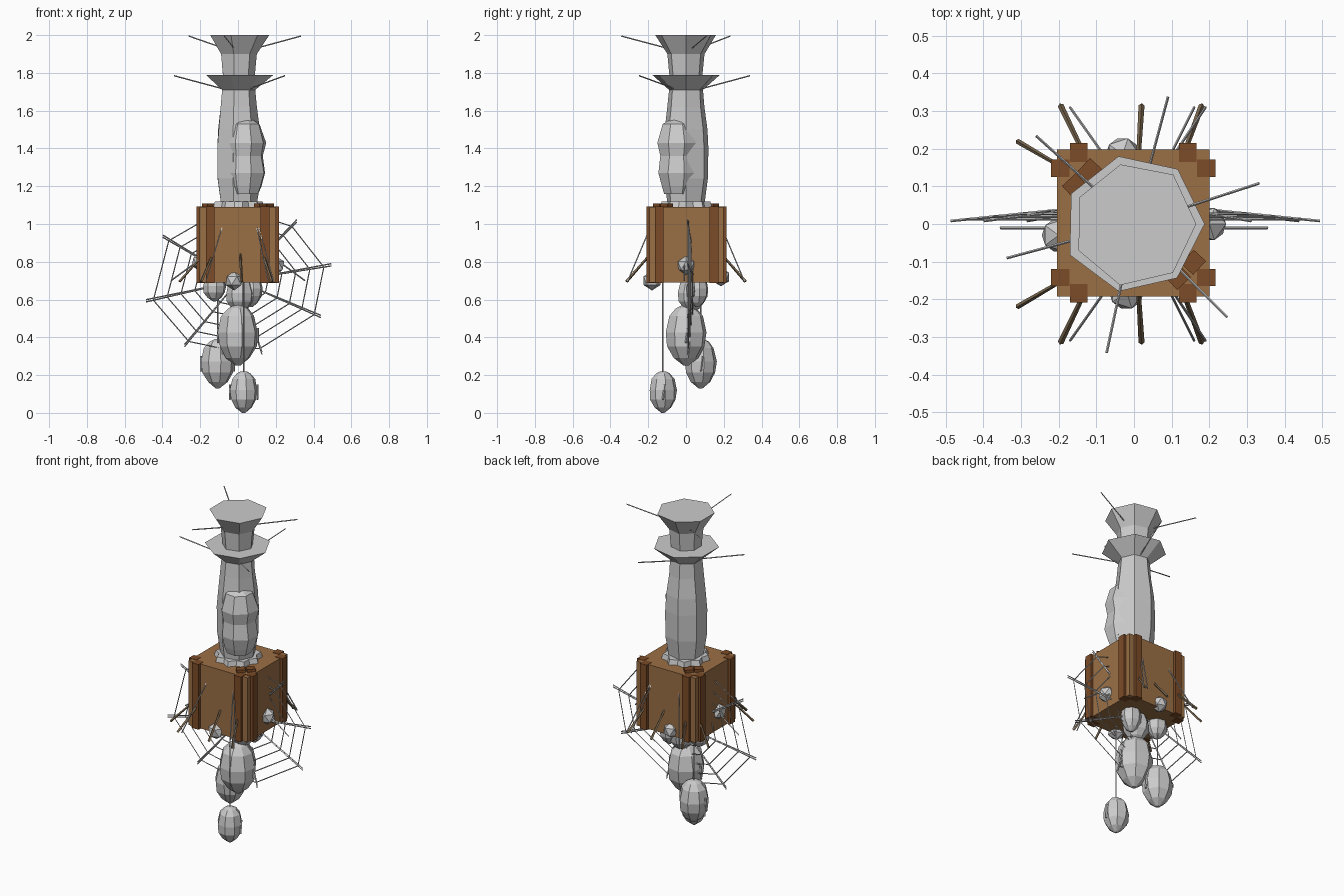
import bpy, bmesh, math, random
from mathutils import Vector, Matrix

if "Cube" in bpy.data.objects:
    bpy.data.objects.remove(bpy.data.objects["Cube"])

random.seed(4)


def material(name, rgb):
    m = bpy.data.materials.new(name)
    m.diffuse_color = (*rgb, 1)
    m.use_nodes = True
    m.node_tree.nodes["Principled BSDF"].inputs["Base Color"].default_value = m.diffuse_color
    return m


WOOD = material("wood", (0.33, 0.16, 0.06))
DARK = material("dark_wood", (0.2, 0.07, 0.02))
STAKE = material("stake_wood", (0.2, 0.14, 0.08))


def finish(name, bm, mat=None):
    bmesh.ops.recalc_face_normals(bm, faces=bm.faces)
    me = bpy.data.meshes.new(name)
    bm.to_mesh(me)
    bm.free()
    if mat:
        me.materials.append(mat)
    ob = bpy.data.objects.new(name, me)
    bpy.context.collection.objects.link(ob)
    return ob


def lathe(name, profile, centre=(0, 0), sides=7, turn=0.0, wobble=0.0):
    """Faceted solid of revolution from (z, radius) pairs."""
    bm = bmesh.new()
    rings = []
    for z, r in profile:
        ring = []
        for i in range(sides):
            a = turn + math.tau * i / sides
            q = r * (1 + random.uniform(-wobble, wobble))
            ring.append(bm.verts.new((centre[0] + q * math.cos(a), centre[1] + q * math.sin(a), z)))
        rings.append(ring)
    for lo, hi in zip(rings, rings[1:]):
        for i in range(sides):
            j = (i + 1) % sides
            bm.faces.new((lo[i], lo[j], hi[j], hi[i]))
    bm.faces.new(rings[0])
    bm.faces.new(rings[-1])
    return finish(name, bm)


def add_box(bm, size, loc, turn=0.0):
    mat = Matrix.Translation(loc) @ Matrix.Rotation(turn, 4, 'Z') @ Matrix.Diagonal((*size, 1))
    bmesh.ops.create_cube(bm, size=1, matrix=mat)


def add_thread(bm, a, b, r=0.004, r2=None, sides=4):
    a, b = Vector(a), Vector(b)
    d = b - a
    mat = Matrix.Translation((a + b) / 2) @ d.to_track_quat('Z', 'Y').to_matrix().to_4x4()
    bmesh.ops.create_cone(bm, cap_ends=True, segments=sides, radius1=r,
                          radius2=r if r2 is None else r2, depth=d.length, matrix=mat)


# Crate body
CY = 0.003
bm = bmesh.new()
add_box(bm, (0.405, 0.39, 0.4), (-0.002, CY, 0.89))
finish("crate", bm, WOOD)

# Vertical battens, two on each side
bm = bmesh.new()
for s in (-1, 1):
    for t in (-1, 1):
        add_box(bm, (0.046, 0.05, 0.404), (t * 0.145 - 0.002, CY + s * 0.187, 0.89))
        add_box(bm, (0.05, 0.046, 0.404), (s * 0.194 - 0.002, CY + t * 0.145, 0.89))
finish("crate_battens", bm, DARK)

# Corner clasps on the lid
bm = bmesh.new()
for s in (-1, 1):
    for k in (-1, 1):
        add_box(bm, (0.05, 0.044, 0.02),
                (s * 0.138 + k * 0.02, -s * 0.122 + k * 0.02, 1.098), math.pi / 4 + k * 0.04)
finish("lid_clasps", bm, DARK)

# Jagged silk collar where the column meets the lid
bm = bmesh.new()
rim = []
for i in range(18):
    a, r = math.tau * i / 18, (0.14, 0.115)[i % 2]
    rim.append(bm.verts.new((r * math.cos(a), r * math.sin(a), 1.088)))
face = bm.faces.new(rim)
ext = bmesh.ops.extrude_face_region(bm, geom=[face])
for v in ext["geom"]:
    if isinstance(v, bmesh.types.BMVert):
        v.co = (v.co.x * 0.93, v.co.y * 0.93, 1.12)
finish("silk_collar", bm)

# Silk column with flared rims
lathe("lower_column", [(1.1, 0.1), (1.24, 0.12), (1.4, 0.12), (1.5, 0.115), (1.62, 0.1),
                       (1.71, 0.092), (1.79, 0.187)], sides=7, wobble=0.02)
lathe("upper_column", [(1.78, 0.088), (1.9, 0.1), (2.0, 0.165)], sides=7, wobble=0.02)
lathe("column_cocoon", [(1.16, 0.075), (1.2, 0.09), (1.27, 0.11), (1.36, 0.1), (1.43, 0.113),
                        (1.53, 0.083), (1.56, 0.03)], (0.037, -0.042), 8, 0.3, 0.04)

# Loose threads at each flare
bm = bmesh.new()
for z, start in ((1.785, 75), (1.995, 18)):
    for k in range(3):
        a = math.radians(start + 120 * k)
        c, s = math.cos(a), math.sin(a)
        add_thread(bm, (0.06 * c, 0.06 * s, z - 0.075), (0.35 * c, 0.35 * s, z), 0.0035)
finish("flare_threads", bm)

# Hanging cocoons: x, y, bottom, top, radius
SHAPE = [(0, 0.12), (0.13, 0.6), (0.32, 0.92), (0.55, 1), (0.82, 0.82), (0.95, 0.5), (1, 0.2)]
HANGING = {
    "large_cocoon": (0, 0, 0.25, 0.57, 0.108),
    "back_cocoon": (-0.108, 0.077, 0.13, 0.39, 0.088),
    "low_cocoon": (0.03, -0.122, 0.0, 0.22, 0.074),
    "left_bud": (-0.125, 0.05, 0.59, 0.74, 0.062),
    "right_bud": (0.07, 0.06, 0.56, 0.74, 0.06),
    "middle_bud": (0.01, 0.03, 0.53, 0.72, 0.075),
}
wraps = bmesh.new()
cords = bmesh.new()
for name, (x, y, lo, hi, r) in HANGING.items():
    lathe(name, [(lo + t * (hi - lo), k * r) for t, k in SHAPE], (x, y), 8, 0.2, 0.04)
    add_thread(cords, (x, y, hi - 0.02), (x, y, 0.7), 0.004)
    if "cocoon" in name:
        for s in (-1, 1):
            mid = lo + 0.5 * (hi - lo)
            add_thread(wraps, (x + s * r * 0.98, y, mid - 0.04), (x + s * r * 0.98, y + 0.01, mid + 0.04), 0.006)
finish("cocoon_wraps", wraps)
finish("cocoon_cords", cords)

# Silk lumps on the crate sides
bm = bmesh.new()
for loc, r in (((0.2, 0.0, 0.78), 0.05), ((-0.2, -0.03, 0.8), 0.05),
               ((-0.03, 0.185, 0.72), 0.05), ((-0.02, -0.18, 0.7), 0.052)):
    bmesh.ops.create_icosphere(bm, subdivisions=1, radius=r, matrix=Matrix.Translation(loc))
finish("silk_lumps", bm)

# Orb web spreading past the crate
ANGLES = [9, 45, 80, 115, 150, 193, 231, 258, 288, 336]
LENGTHS = [0.5, 0.44, 0.4, 0.4, 0.46, 0.5, 0.45, 0.4, 0.41, 0.48]


def web_point(i, f):
    i %= len(ANGLES)
    a, r = math.radians(ANGLES[i]), LENGTHS[i] * f
    return (r * math.cos(a), 0.008 + 0.05 * (1 - f), 0.7 + r * math.sin(a))


bm = bmesh.new()
for i in range(len(ANGLES)):
    for off in (0, 0.012):
        p, q = Vector(web_point(i, 0.1)), Vector(web_point(i, 1))
        add_thread(bm, p, q + Vector((0, 0, off)), 0.0035)
    for f in (0.33, 0.47, 0.62, 0.77, 0.92):
        add_thread(bm, web_point(i, f), web_point(i + 1, f), 0.003)
finish("orb_web", bm)

# Stakes and guy threads leaning against the crate
bm = bmesh.new()
thin = bmesh.new()
for s in (-1, 1):
    for x0, x1 in ((-0.13, -0.195), (0.012, 0.02), (0.13, 0.18)):
        add_thread(bm, (x0, s * 0.18, 0.85), (x1, s * 0.315, 0.695), 0.006, 0.008)
    add_thread(bm, (-0.19, s * 0.15, 0.83), (-0.31, s * 0.22, 0.695), 0.005, 0.007)
    for x0, x1 in ((-0.085, -0.17), (0.1, 0.16), (0.11, 0.19)):
        add_thread(thin, (x0, s * 0.19, 0.98), (x1, s * 0.31, 0.695), 0.0035)
    add_thread(thin, (s * 0.19, -0.01, 0.82), (s * 0.355, -0.01, 0.7), 0.004)
finish("stakes", bm, STAKE)
finish("guy_threads", thin)
